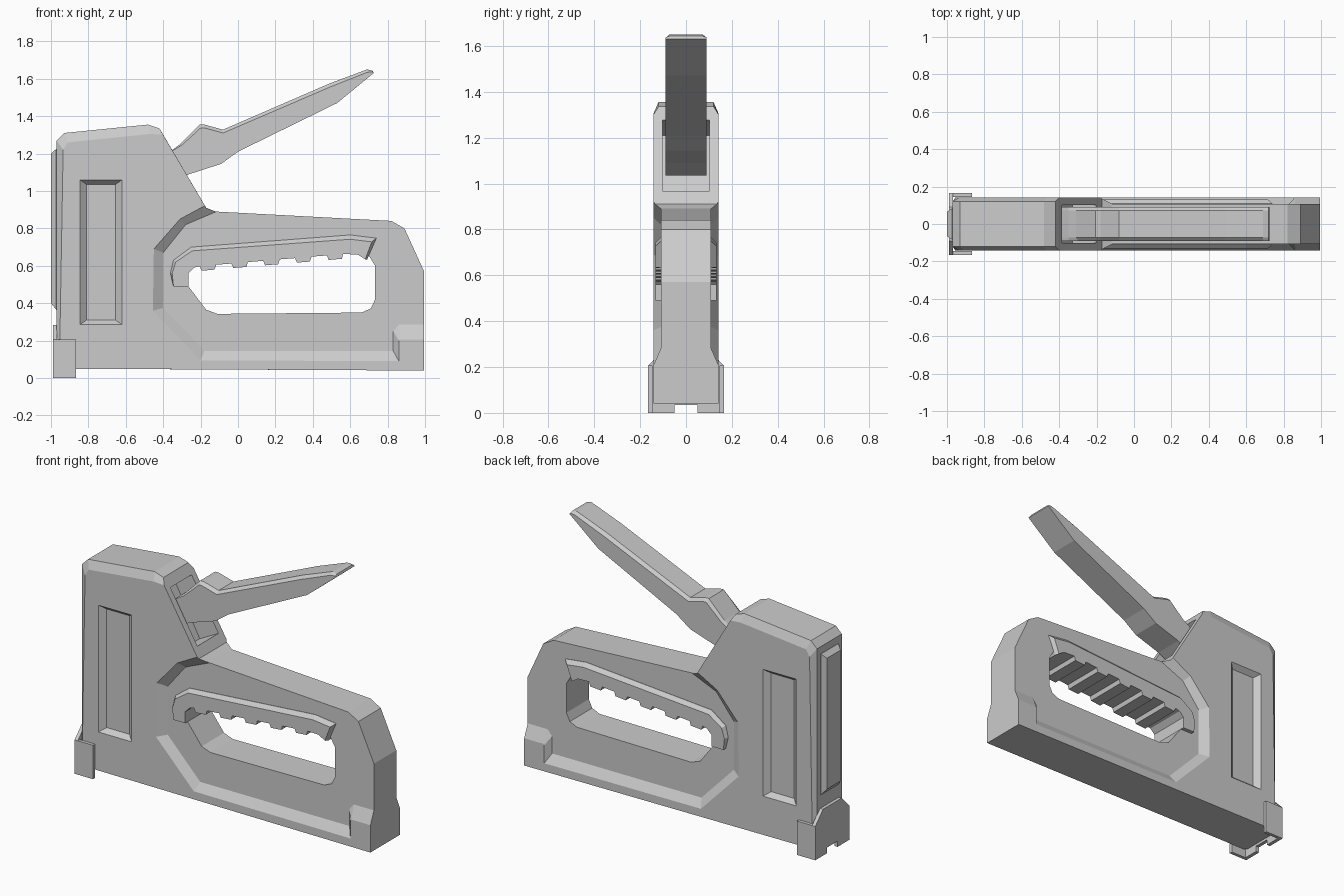
import bpy, bmesh

if "Cube" in bpy.data.objects:
    bpy.data.objects.remove(bpy.data.objects["Cube"])


def loft(name, layers, axis='y'):
    """Join outlines of equal point count, stacked along y (xz outlines) or x (yz outlines)."""
    bm = bmesh.new()
    rings = []
    for pts, d in layers:
        rings.append([bm.verts.new((a, d, b) if axis == 'y' else (d, a, b)) for a, b in pts])
    for r0, r1 in zip(rings, rings[1:]):
        n = len(r0)
        for i in range(n):
            j = (i + 1) % n
            bm.faces.new((r0[i], r0[j], r1[j], r1[i]))
    bm.faces.new(rings[0])
    bm.faces.new(rings[-1])
    bmesh.ops.recalc_face_normals(bm, faces=bm.faces[:])
    mesh = bpy.data.meshes.new(name)
    bm.to_mesh(mesh)
    bm.free()
    ob = bpy.data.objects.new(name, mesh)
    bpy.context.collection.objects.link(ob)
    return ob


def chamfered(name, full, cap, y_full, y_cap):
    return loft(name, [(cap, -y_cap), (full, -y_full), (full, y_full), (cap, y_cap)])


def cut(target, cutter):
    cutter.hide_render = True
    m = target.modifiers.new("cut", 'BOOLEAN')
    m.operation, m.solver, m.object = 'DIFFERENCE', 'EXACT', cutter
    bpy.context.view_layer.objects.active = target
    bpy.ops.object.modifier_apply(modifier=m.name)
    bpy.data.objects.remove(cutter)


def rect(x0, x1, z0, z1):
    return [(x0, z0), (x1, z0), (x1, z1), (x0, z1)]


# Main body with chamfered head
tail = [(-.17, .91), (-.12, .89), (.82, .84), (.89, .80), (.995, .57), (.995, .04)]
full = [(-.97, .05), (-.97, 1.27), (-.93, 1.31), (-.48, 1.355), (-.42, 1.335)] + tail
cap = [(-.955, .05), (-.935, 1.22), (-.91, 1.26), (-.47, 1.305), (-.40, 1.30)] + tail
body = chamfered("body", full, cap, .12, .142)

# Sloped recess around the handle and framed pocket in the head, on both sides
outer = [(-.08, .98), (-.18, .92), (-.31, .85), (-.45, .69), (-.455, .36), (-.20, .095),
         (.86, .09), (.86, .20), (.865, .207), (1.1, .207), (1.1, .98)]
inner = [(-.03, .95), (-.115, .89), (-.28, .82), (-.40, .67), (-.40, .375), (-.18, .145),
         (.83, .145), (.83, .25), (.86, .285), (1.1, .285), (1.1, .95)]
inner[0], inner[-1] = (-.02, .98), (1.1, .98)
pocket_out, pocket_in = rect(-.845, -.62, .285, 1.06), rect(-.81, -.655, .31, 1.035)
for s in (-1, 1):
    cut(body, loft("recess_cutter", [(inner, s * .108), (outer, s * .142), (outer, s * .2)]))
    cut(body, loft("pocket_cutter", [(pocket_in, s * .112), (pocket_out, s * .142), (pocket_out, s * .2)]))

# Finger opening
hole = [(-.265, .49), (-.17, .365), (-.11, .343), (.66, .35), (.71, .372), (.733, .42),
        (.733, .60), (.69, .67), (.64, .69), (-.20, .63), (-.265, .58)]
cut(body, loft("hole_cutter", [(hole, -.3), (hole, .3)]))

# Lever slot in the sloped back of the head
slot = [(-.30, 1.325), (-.50, 1.21), (-.33, .90), (-.12, 1.01)]
cut(body, loft("slot_cutter", [(slot, -.102), (slot, .102)]))

# Squeeze lever
under = [(.725, 1.63), (.53, 1.47), (0, 1.21), (-.09, 1.145), (-.26, 1.09), (-.37, 1.035), (-.43, 1.15)]
ridge = [(-.35, 1.22), (-.31, 1.25), (-.205, 1.355), (-.18, 1.355), (-.08, 1.328),
         (.49, 1.575), (.69, 1.65), (.72, 1.643)]
ridge_cap = [(-.35, 1.215), (-.30, 1.245), (-.20, 1.337), (-.18, 1.337), (-.08, 1.31),
             (.49, 1.555), (.69, 1.634), (.72, 1.637)]
chamfered("lever", ridge + under, ridge_cap + under, .072, .09)

# Ribbed grip insert
ribs = []
for i in range(5):
    x = -.205 + .17 * i
    z = .598 + .085 * (x + .2)
    ribs += [(x, z), (x + .01, z - .024), (x + .08, z - .018), (x + .088, z + .008)]
low = [(.64, .66)] + ribs[::-1] + [(-.235, .59), (-.265, .56), (-.265, .49), (-.345, .49)]
grip = [(-.362, .56), (-.345, .63), (-.25, .70), (.60, .765), (.74, .748), (.69, .632)]
grip_cap = [(-.352, .56), (-.333, .62), (-.245, .68), (.60, .742), (.715, .728), (.68, .635)]
chamfered("grip", grip + low, grip_cap + low, .11, .132)

# Raised front plate
plate_base, plate_face = rect(-.085, .085, .365, 1.225), rect(-.065, .065, .40, 1.20)
loft("front_plate", [(plate_base, -.96), (plate_base, -.972), (plate_face, -1.0)], 'x')

# Nose bracket: notched front and two side arms
nose = [(-.165, 0), (-.05, 0), (-.05, .035), (.05, .035), (.05, 0), (.165, 0),
        (.165, .207), (.09, .283), (-.09, .283), (-.165, .207)]
loft("nose_front", [(nose, -.99), (nose, -.968)], 'x')
arm = rect(-.985, -.865, 0, .207)
for side, s in (("left", -1), ("right", 1)):
    loft("nose_arm_" + side, [(arm, s * .145), (arm, s * .165)])
